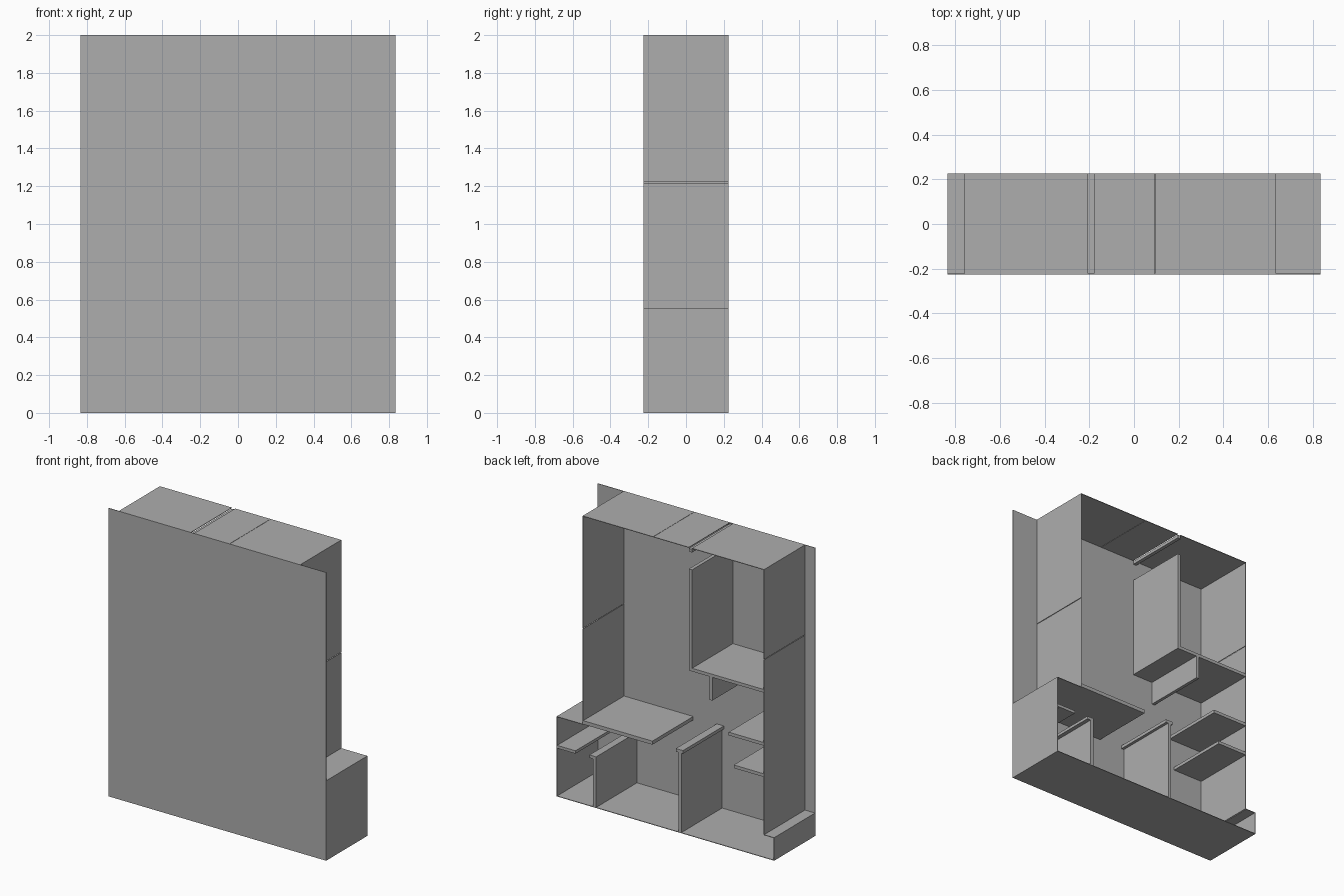
import bpy
import bmesh
from mathutils import Matrix, Vector

if "Cube" in bpy.data.objects:
    bpy.data.objects.remove(bpy.data.objects["Cube"], do_unlink=True)

grey = bpy.data.materials.new("plain_grey")
grey.use_nodes = True
colour = (0.42, 0.42, 0.42, 1)
grey.diffuse_color = colour
grey.node_tree.nodes["Principled BSDF"].inputs["Base Color"].default_value = colour

FRONT, BACK = -0.226, 0.226
THIN = 0.004          # outer sheet
LEFT, RIGHT = 0.835, -0.835
INNER_LEFT, INNER_RIGHT = 0.635, -0.758


def box(name, x0, x1, z0, z1, y1=BACK):
    """Flat-faced box running from the front panel back to y1."""
    low, high = Vector((x0, FRONT, z0)), Vector((x1, y1, z1))
    bm = bmesh.new()
    bmesh.ops.create_cube(bm, size=1, matrix=Matrix.Translation((low + high) / 2)
                          @ Matrix.Diagonal((*(high - low), 1)))
    mesh = bpy.data.meshes.new(name)
    bm.to_mesh(mesh)
    bm.free()
    mesh.materials.append(grey)
    obj = bpy.data.objects.new(name, mesh)
    bpy.context.collection.objects.link(obj)
    return obj


def upright(name, x, *spans):
    """Thin outer wall at x, with its inside face towards the middle."""
    inward = -THIN if x > 0 else THIN
    for z0, z1 in spans:
        box(name, min(x, x + inward), max(x, x + inward), z0, z1)


def level(name, z, *spans):
    """Thin outer wall lying below height z."""
    for x0, x1 in spans:
        box(name, x0, x1, z - THIN, z)


# Front panel
box("front_panel", RIGHT, LEFT, 0, 2, FRONT + THIN)

# Outer walls, broken where the inner walls meet them
upright("lower_left_wall", LEFT, (0, 0.335), (0.355, 0.555))
upright("upper_left_wall", INNER_LEFT, (0.58, 1.218), (1.222, 2))
upright("lower_right_wall", RIGHT, (0, 0.16))
upright("upper_right_wall", INNER_RIGHT, (0.16, 0.56), (0.582, 0.777), (0.799, 1.145),
        (1.167, 1.373), (1.377, 2))
level("bottom_wall", THIN, (RIGHT, -0.122), (-0.1, 0.532), (0.555, LEFT))
level("top_wall", 2, (INNER_RIGHT, -0.205), (-0.18, 0.092), (0.094, INNER_LEFT))
level("left_step", 0.555, (INNER_LEFT, LEFT))
level("right_step", 0.16, (RIGHT, INNER_RIGHT))

# Level inner walls
box("upper_right_divider", INNER_RIGHT, -0.18, 1.145, 1.167)
box("middle_right_divider", INNER_RIGHT, -0.486, 0.777, 0.799)
box("lower_right_divider", INNER_RIGHT, -0.525, 0.56, 0.582)
box("middle_left_divider", 0.1, INNER_LEFT, 0.555, 0.58)
box("lower_left_divider", 0.69, LEFT, 0.335, 0.355)

# Upright inner walls, with short door returns
box("upper_partition", -0.205, -0.18, 1.167, 1.85)
box("upper_door_return", -0.205, -0.18, 1.97, 1.992)
box("short_partition", -0.36, -0.338, 0.984, 1.145)
box("lower_left_partition", 0.532, 0.555, 0, 0.335)
box("lower_left_door_return", 0.532, 0.583, 0.335, 0.355)
box("lower_middle_partition", -0.122, -0.1, 0, 0.555)
box("lower_middle_door_return", -0.135, -0.08, 0.555, 0.577)
